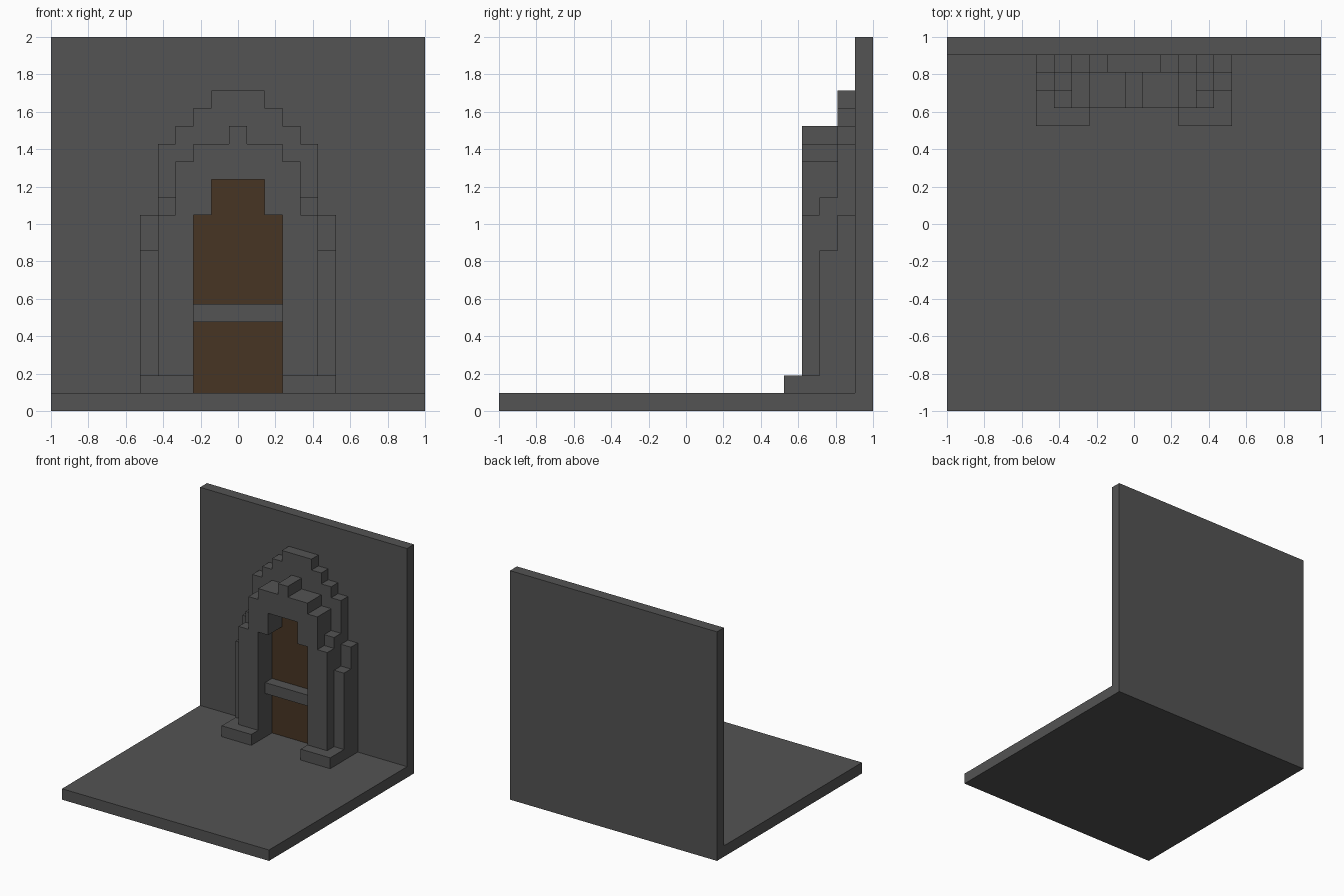
import bpy, bmesh
from mathutils import Vector

if "Cube" in bpy.data.objects:
    bpy.data.objects.remove(bpy.data.objects["Cube"], do_unlink=True)

U = 2 / 21  # block size: the model is 21 blocks wide


def material(name, rgb):
    m = bpy.data.materials.new(name)
    m.use_nodes = True
    m.diffuse_color = (*rgb, 1)
    bsdf = next(n for n in m.node_tree.nodes if n.type == 'BSDF_PRINCIPLED')
    bsdf.inputs["Base Color"].default_value = (*rgb, 1)
    return m


stone = material("dark_stone", (0.087, 0.087, 0.087))
wood = material("dark_wood", (0.064, 0.036, 0.017))


def extrude(name, points, start, end, mat, axis='y'):
    """Extrude a flat outline, in blocks, along y (points x,z) or x (points y,z)."""
    bm = bmesh.new()
    if axis == 'y':
        verts = [bm.verts.new(Vector((a, start, b)) * U) for a, b in points]
        move = Vector((0, end - start, 0)) * U
    else:
        verts = [bm.verts.new(Vector((start, a, b)) * U) for a, b in points]
        move = Vector((end - start, 0, 0)) * U
    face = bm.faces.new(verts)
    out = bmesh.ops.extrude_face_region(bm, geom=[face], use_keep_orig=True)
    bmesh.ops.translate(bm, vec=move,
                        verts=[v for v in out["geom"] if isinstance(v, bmesh.types.BMVert)])
    bmesh.ops.recalc_face_normals(bm, faces=bm.faces[:])
    mesh = bpy.data.meshes.new(name)
    bm.to_mesh(mesh)
    bm.free()
    mesh.materials.append(mat)
    obj = bpy.data.objects.new(name, mesh)
    bpy.context.collection.objects.link(obj)
    return obj


def mirrored(half):
    """Close a right-hand outline with its mirror image."""
    return half + [(-x, z) for x, z in reversed(half)]


def rect(a0, a1, b0, b1):
    return [(a0, b0), (a1, b0), (a1, b1), (a0, b1)]


# Floor and back wall in one L-shaped slab
extrude("floor_and_wall",
        [(-10.5, 0), (10.5, 0), (10.5, 21), (9.5, 21), (9.5, 1), (-10.5, 1)],
        -10.5, 10.5, stone, axis='x')

# Stepped arch layers around the doorway, from the wall outwards
opening = [(2.5, 2), (2.5, 11), (1.5, 11), (1.5, 13)]
crown = [(3.5, 14), (2.5, 14), (2.5, 15), (0.5, 15), (0.5, 16)]
layers = {
    "back_arch": (8.5, 9.5, [(5.5, 2), (5.5, 11), (4.5, 11), (4.5, 15), (3.5, 15), (3.5, 16),
                             (2.5, 16), (2.5, 17), (1.5, 17), (1.5, 18)]),
    "middle_arch": (7.5, 8.5, [(5.5, 2), (5.5, 9), (4.5, 9), (4.5, 12), (3.5, 12)] + crown),
    "front_arch": (6.5, 7.5, [(4.5, 2), (4.5, 11), (3.5, 11)] + crown),
}
for name, (near, far, outer) in layers.items():
    extrude(name, mirrored(outer) + mirrored(opening)[::-1], near, far, stone)

# Plinths under the pillars
for side, s in (("left", 1), ("right", -1)):
    extrude(side + "_plinth", rect(2.5 * s, 5.5 * s, 1, 2), 5.5, 9.5, stone)

# Stepped door, and the bar across it
extrude("door", mirrored([(2.5, 1), (2.5, 11), (1.5, 11), (1.5, 13)]), 8.5, 9.5, wood)
extrude("door_bar", rect(-2.5, 2.5, 5, 6), 7.5, 8.5, stone)
